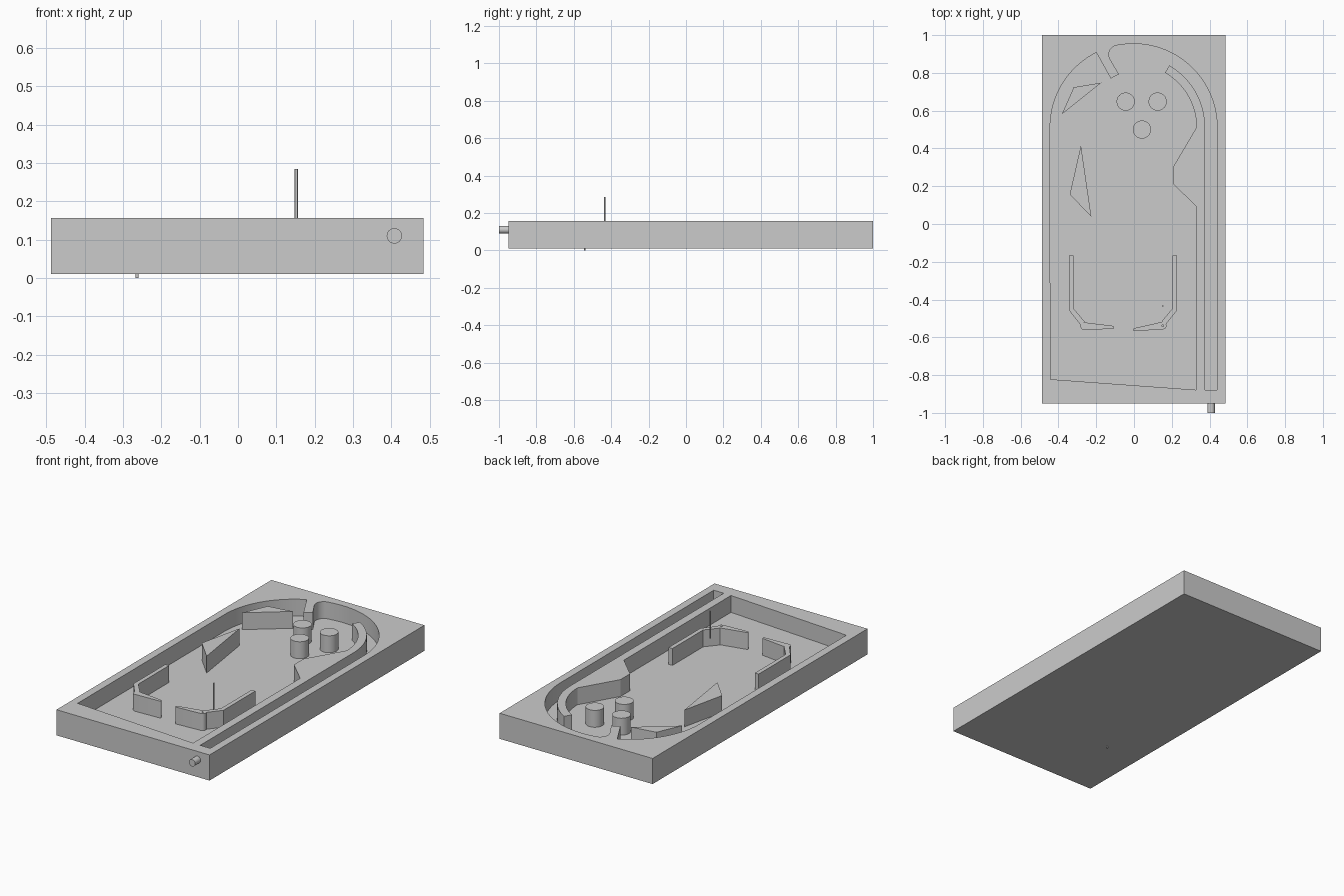
import bpy, bmesh
from math import cos, sin, pi, radians, atan2, acos, hypot

if "Cube" in bpy.data.objects:
    bpy.data.objects.remove(bpy.data.objects["Cube"], do_unlink=True)

BASE, FLOOR, TOP = 0.01, 0.06, 0.157
grey = bpy.data.materials.new("plain grey")
grey.use_nodes = True
COLOUR = (0.6, 0.6, 0.6, 1)
grey.diffuse_color = COLOUR
grey.node_tree.nodes["Principled BSDF"].inputs["Base Color"].default_value = COLOUR


def arc(cx, cy, r, start, end, n=24):
    """Points on a circle from one angle to another, in degrees."""
    angles = [radians(start + (end - start) * i / n) for i in range(n + 1)]
    return [(cx + r * cos(a), cy + r * sin(a)) for a in angles]


def prism(name, outline, low, high):
    """Upright solid with a flat outline."""
    bm = bmesh.new()
    face = bm.faces.new([bm.verts.new((x, y, low)) for x, y in outline])
    moved = bmesh.ops.extrude_face_region(bm, geom=[face])["geom"]
    verts = [v for v in moved if isinstance(v, bmesh.types.BMVert)]
    bmesh.ops.translate(bm, verts=verts, vec=(0, 0, high - low))
    bmesh.ops.recalc_face_normals(bm, faces=bm.faces)
    mesh = bpy.data.meshes.new(name)
    bm.to_mesh(mesh)
    bm.free()
    mesh.materials.append(grey)
    obj = bpy.data.objects.new(name, mesh)
    bpy.context.collection.objects.link(obj)
    return obj


def activate(obj):
    bpy.ops.object.select_all(action='DESELECT')
    obj.select_set(True)
    bpy.context.view_layer.objects.active = obj


def cut(obj, cutter):
    activate(obj)
    mod = obj.modifiers.new("cut", 'BOOLEAN')
    mod.operation, mod.solver, mod.object = 'DIFFERENCE', 'EXACT', cutter
    bpy.ops.object.modifier_apply(modifier=mod.name)
    bpy.data.objects.remove(cutter, do_unlink=True)


def smooth(obj):
    activate(obj)
    bpy.ops.object.shade_smooth_by_angle(angle=radians(30))


def rod(name, x, y, r, low, high, n=32):
    obj = prism(name, arc(x, y, r, 0, 360 - 360 / n, n - 1), low, high)
    smooth(obj)
    return obj


def flipper(name, pivot, tip, big=0.02, small=0.008):
    """Tapered paddle: two round ends joined by tangent sides."""
    dx, dy = tip[0] - pivot[0], tip[1] - pivot[1]
    aim = atan2(dy, dx) * 180 / pi
    lean = acos((big - small) / hypot(dx, dy)) * 180 / pi
    outline = arc(*pivot, big, aim + lean, aim + 360 - lean, 20)
    outline += arc(*tip, small, aim - lean, aim + lean, 10)
    return prism(name, outline, FLOOR, TOP)


# Table with the play field and the launch lane sunk into it
table = prism("table", [(-0.488, -0.95), (0.484, -0.95), (0.484, 1), (-0.488, 1)], BASE, TOP)
field = [(-0.443, -0.822), (0.329, -0.878), (0.329, 0.094), (0.206, 0.213), (0.206, 0.30)]
field += arc(-0.002, 0.512, 0.333, 0, 60)          # inside of the lane wall
field += arc(-0.002, 0.512, 0.378, 60, 0)          # outside of the lane wall
field += [(0.376, -0.88), (0.44, -0.88)]
field += arc(-0.002, 0.512, 0.442, 0, 98, 36)      # top arch
field += arc(-0.083, 0.897, 0.05, 105, 205, 12)    # rounded pocket by the stop
field += [(-0.08, 0.793), (-0.123, 0.77)]
field += arc(-0.002, 0.512, 0.442, 116.5, 180)
cut(table, prism("field_cutter", field, FLOOR, TOP + 0.1))
smooth(table)

# Round bumpers
for i, (x, y) in enumerate([(-0.044, 0.648), (0.125, 0.648), (0.042, 0.5)]):
    rod(f"bumper_{i + 1}", x, y, 0.048, FLOOR, TOP, 48)

# Three-sided deflectors
prism("upper_deflector", [(-0.319, 0.724), (-0.173, 0.748), (-0.382, 0.581)], FLOOR, TOP)
prism("lower_deflector", [(-0.281, 0.417), (-0.34, 0.157), (-0.226, 0.038)], FLOOR, TOP)

# Bent guide rails, mirrored about the flipper centre line
CENTRE = -0.058
rail = [(0.262, -0.168), (0.286, -0.168), (0.286, -0.457), (0.222, -0.538),
        (0.204, -0.516), (0.262, -0.447)]
for name, side in (("left_guide", 1), ("right_guide", -1)):
    prism(name, [(CENTRE + side * x, y) for x, y in rail], FLOOR, TOP)

# Flippers, the left one with an open pivot hole
left = flipper("left_flipper", (0.152, -0.538), (0.003, -0.559))
cut(left, rod("hole_cutter", 0.152, -0.538, 0.005, 0, 1, 16))
smooth(left)
smooth(flipper("right_flipper", (-0.263, -0.541), (-0.113, -0.547)))

# Pivot pins, one of them raised clear of the field
rod("right_pin", -0.263, -0.541, 0.004, 0, TOP, 16)
rod("left_pin", 0.152, -0.435, 0.004, 0.128, 0.285, 16)

# Plunger at the front of the launch lane
plunger = rod("plunger", 0, 0, 0.02, 0, 0.05)
plunger.rotation_euler.x = pi / 2
plunger.location = (0.408, -0.95, 0.11)
